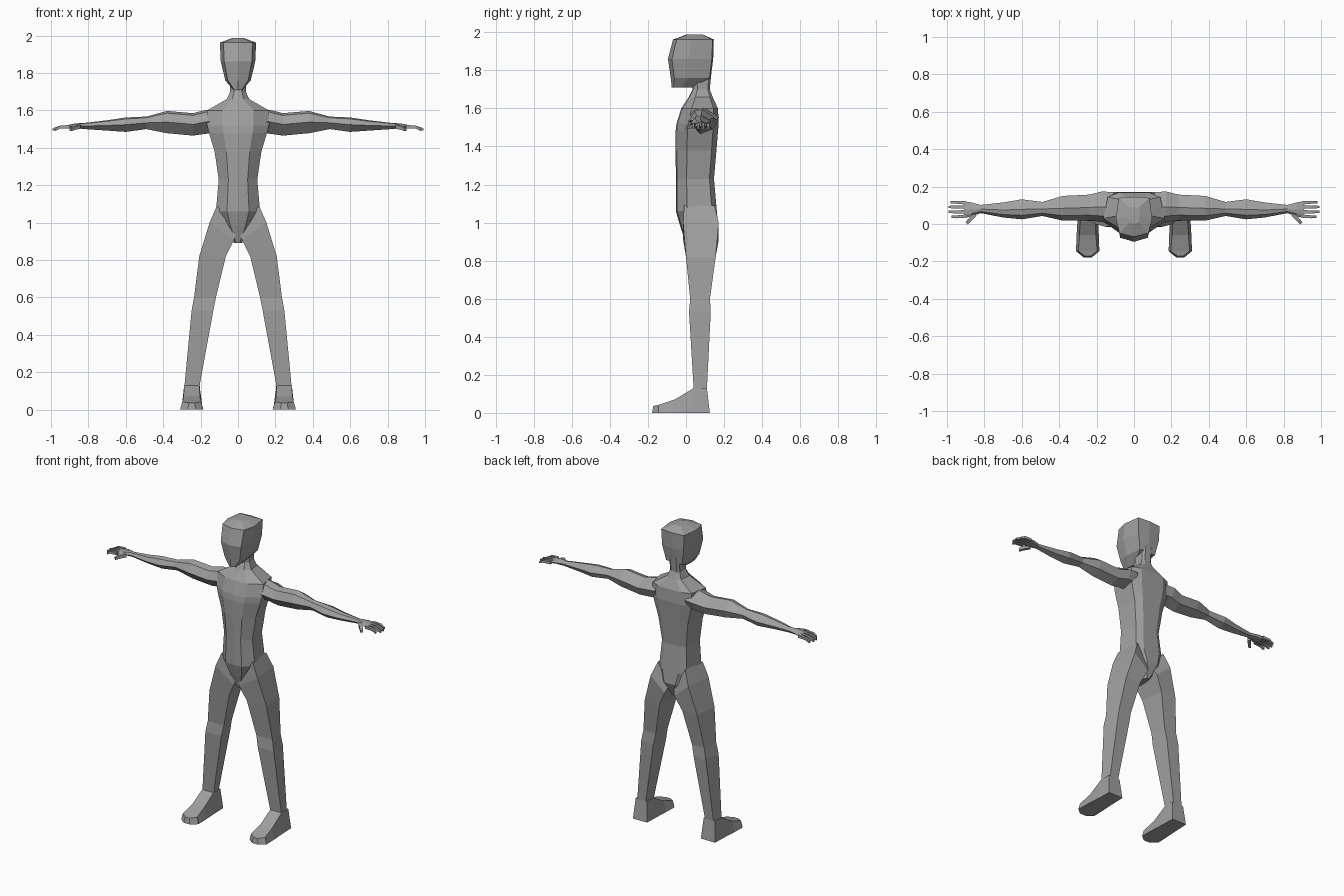
import bpy
import bmesh
from mathutils import Vector

default_cube = bpy.data.objects.get("Cube")
if default_cube:
    bpy.data.objects.remove(default_cube, do_unlink=True)

# One plain clay colour for the whole figure
clay = bpy.data.materials.new("clay grey")
clay.use_nodes = True
clay_colour = (0.35, 0.35, 0.35, 1)
clay.diffuse_color = clay_colour
clay.node_tree.nodes["Principled BSDF"].inputs["Base Color"].default_value = clay_colour


def loft(name, rings, mirrored=False):
    """Skin a closed, flat shaded tube through rings of equal point count."""
    bm = bmesh.new()
    loops = [[bm.verts.new(point) for point in ring] for ring in rings]
    for lower, upper in zip(loops, loops[1:]):
        count = len(lower)
        for i in range(count):
            j = (i + 1) % count
            bm.faces.new((lower[i], lower[j], upper[j], upper[i]))
    bm.faces.new(loops[0][::-1])
    bm.faces.new(loops[-1])
    bmesh.ops.recalc_face_normals(bm, faces=bm.faces)
    mesh = bpy.data.meshes.new(name)
    bm.to_mesh(mesh)
    bm.free()
    mesh.materials.append(clay)
    obj = bpy.data.objects.new(name, mesh)
    bpy.context.collection.objects.link(obj)
    if mirrored:
        mirror = obj.modifiers.new("other side", 'MIRROR')
        mirror.use_mirror_merge = False
    return obj


def level_ring(half_shape, z, half_width, front, back):
    """Horizontal outline, symmetric in x, from a half profile of (width, depth)."""
    left = [(u, v) for u, v in half_shape]
    right = [(-u, v) for u, v in reversed(half_shape) if u > 0]
    return [(u * half_width, front + v * (back - front), z) for u, v in left + right]


# Torso and neck: flat front, slanted ribs, broad back
torso_shape = [(0, 0), (0.5, 0.03), (1, 0.28), (0.85, 0.88), (0.5, 1), (0, 1)]
torso_levels = [
    (0.89, 0.02, 0.0, 0.13),
    (0.98, 0.08, -0.03, 0.17),
    (1.06, 0.118, -0.053, 0.162),
    (1.23, 0.103, -0.053, 0.147),
    (1.38, 0.125, -0.055, 0.16),
    (1.48, 0.155, -0.055, 0.168),
    (1.52, 0.165, -0.05, 0.172),
    (1.60, 0.165, -0.025, 0.168),
    (1.66, 0.06, 0.015, 0.14),
    (1.70, 0.042, 0.035, 0.125),
    (1.80, 0.042, 0.035, 0.135),
]
loft("torso", [level_ring(torso_shape, *level) for level in torso_levels])

# Head: ridged face, tapered jaw, shallow crown
head_shape = [(0, 0), (0.8, 0.09), (1, 0.45), (0.85, 0.97), (0, 1)]
head_levels = [
    (1.71, 0.025, -0.075, 0.035),
    (1.76, 0.068, -0.08, 0.13),
    (1.86, 0.092, -0.095, 0.143),
    (1.962, 0.097, -0.068, 0.146),
    (1.987, 0.03, 0.0, 0.09),
]
loft("head", [level_ring(head_shape, *level) for level in head_levels])


# Legs: four sided, hips slanted to meet the pelvis
def leg_ring(inner, outer, front, back):
    (xi, zi), (xo, zo) = inner, outer
    taper = 0.12 * (xo - xi)
    return [(xi, front, zi), (xo, front, zo),
            (xo - taper, back, zo), (xi + taper, back, zi)]


leg_sections = [
    ((0.0, 0.96), (0.113, 1.09), -0.01, 0.15),
    ((0.02, 0.91), (0.152, 1.0), -0.015, 0.172),
    ((0.065, 0.82), (0.207, 0.82), 0.0, 0.156),
    ((0.118, 0.60), (0.235, 0.60), 0.022, 0.126),
    ((0.132, 0.53), (0.248, 0.53), 0.016, 0.13),
    ((0.205, 0.13), (0.286, 0.13), 0.04, 0.11),
]
loft("leg", [leg_ring(*section) for section in leg_sections], mirrored=True)


# Feet: wedges running from heel to blunt toe
def foot_ring(y, top_y, top_z, inner, outer, inset):
    return [(inner, y, 0), (outer, y, 0),
            (outer - inset, top_y, top_z), (inner + inset, top_y, top_z)]


foot_sections = [
    (0.125, 0.11, 0.13, 0.195, 0.298, 0.01),
    (0.02, 0.04, 0.13, 0.192, 0.302, 0.014),
    (-0.06, -0.06, 0.07, 0.188, 0.307, 0.016),
    (-0.145, -0.145, 0.042, 0.185, 0.31, 0.012),
    (-0.178, -0.172, 0.036, 0.225, 0.27, 0.008),
]
loft("foot", [foot_ring(*section) for section in foot_sections], mirrored=True)

# Arms: six sided with a ridge along the top and the underside
arm_shape = [(0, 0.5), (0.2, 0.9), (0.5, 1), (1, 0.62), (0.85, 0.2), (0.4, 0)]


def arm_ring(x, bottom, top, front, back):
    return [(x, front + u * (back - front), bottom + v * (top - bottom))
            for u, v in arm_shape]


arm_sections = [
    (0.11, 1.48, 1.605, 0.0, 0.17),
    (0.17, 1.475, 1.603, 0.01, 0.174),
    (0.24, 1.465, 1.585, 0.02, 0.157),
    (0.38, 1.478, 1.597, 0.018, 0.15),
    (0.49, 1.50, 1.567, 0.043, 0.118),
    (0.60, 1.485, 1.562, 0.025, 0.132),
    (0.70, 1.492, 1.547, 0.035, 0.115),
    (0.82, 1.50, 1.533, 0.058, 0.102),
    (0.87, 1.505, 1.53, 0.04, 0.115),
    (0.91, 1.503, 1.522, 0.032, 0.122),
]
loft("arm", [arm_ring(*section) for section in arm_sections], mirrored=True)


# Fingers and thumb: thin bent square rods
def digit(name, path, radius):
    rings = []
    for step, point in enumerate(path):
        centre = Vector(point)
        r = radius * (1 - 0.15 * step)
        along = Vector(path[-1]) - Vector(path[0])
        side = along.cross(Vector((0, 0, 1))).normalized() * r
        up = Vector((0, 0, r))
        rings.append([centre + side + up, centre - side + up,
                      centre - side - up, centre + side - up])
    loft(name, rings, mirrored=True)


for finger, (y, tip) in {"index": (0.042, 0.975), "middle": (0.066, 0.993),
                         "ring": (0.09, 0.993), "little": (0.113, 0.98)}.items():
    spread = y + 0.1 * (y - 0.08)
    digit(finger + "_finger",
          [(0.9, y, 1.513), (0.95, spread, 1.511), (tip, spread, 1.497)], 0.009)
digit("thumb", [(0.85, 0.052, 1.513), (0.88, 0.02, 1.505), (0.895, 0.003, 1.497)], 0.011)
